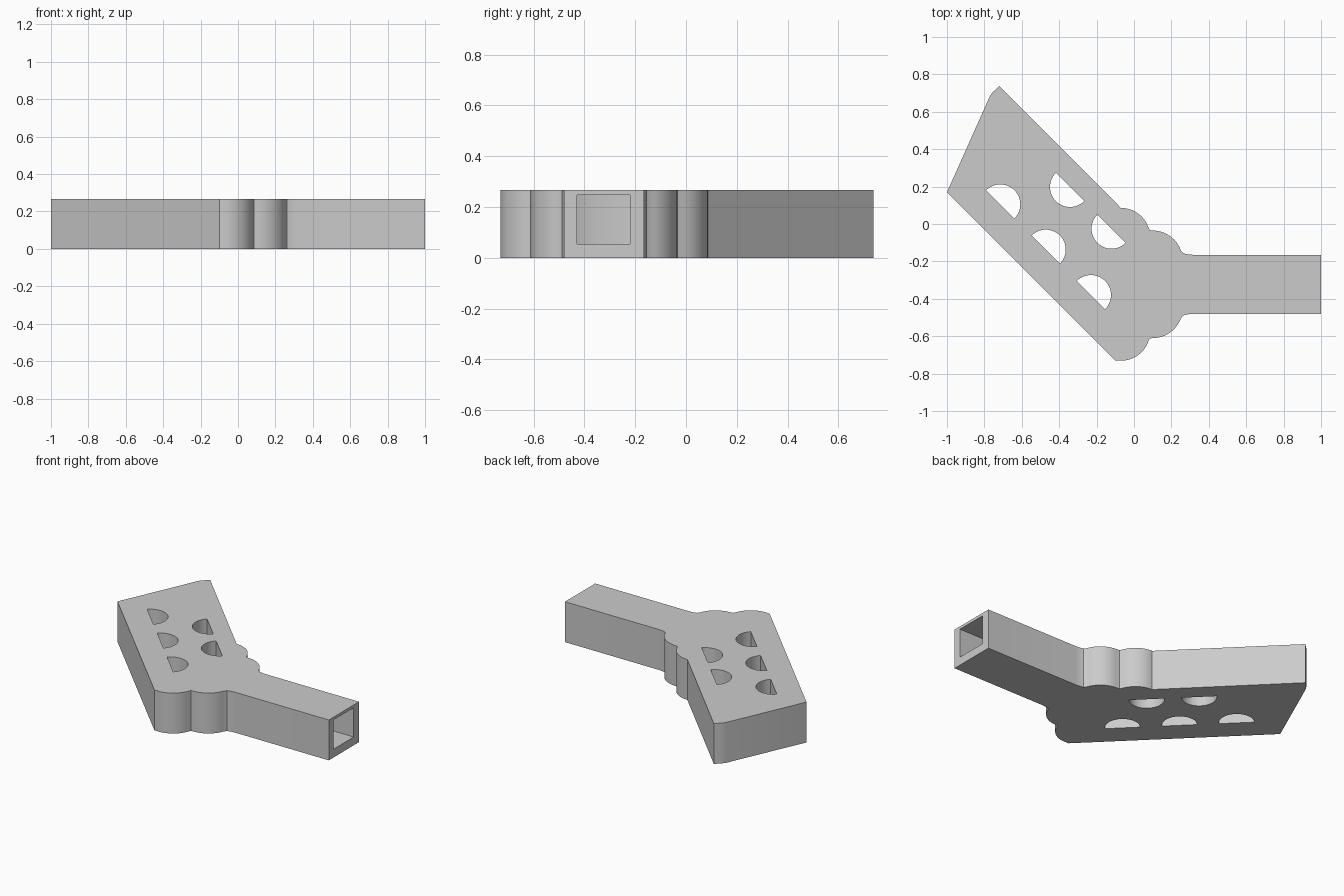
import bpy
import bmesh
from math import cos, sin, radians

old = bpy.data.objects.get("Cube")
if old:
    bpy.data.objects.remove(old, do_unlink=True)

HEIGHT = 0.267
AXIS_Y = -0.3225   # centre line of the straight arm

grey = bpy.data.materials.new("plain grey")
grey.use_nodes = True
colour = (0.6, 0.6, 0.6, 1)
grey.diffuse_color = colour
grey.node_tree.nodes["Principled BSDF"].inputs["Base Color"].default_value = colour


def arc(cx, cy, r, start, end, steps):
    angles = [radians(start + (end - start) * i / steps) for i in range(steps + 1)]
    return [(cx + r * cos(a), cy + r * sin(a)) for a in angles]


def prism(name, outline, z0, z1):
    """Extrude a flat outline from z0 to z1."""
    bm = bmesh.new()
    base = bm.faces.new([bm.verts.new((x, y, z0)) for x, y in outline])
    top = bmesh.ops.extrude_face_region(bm, geom=[base])["geom"]
    verts = [g for g in top if isinstance(g, bmesh.types.BMVert)]
    bmesh.ops.translate(bm, verts=verts, vec=(0, 0, z1 - z0))
    bmesh.ops.recalc_face_normals(bm, faces=bm.faces)
    mesh = bpy.data.meshes.new(name)
    bm.to_mesh(mesh)
    bm.free()
    mesh.materials.append(grey)
    obj = bpy.data.objects.new(name, mesh)
    bpy.context.collection.objects.link(obj)
    return obj


# Scalloped shoulder, mirrored across the straight arm
shoulder = arc(-0.07, -0.07, 0.156, 90, 20, 12) + [(0.085, -0.033)]
shoulder += arc(0.10, -0.195, 0.16, 90, 20, 12)
shoulder += [(0.262, -0.156), (0.285, -0.162), (0.32, -0.165), (1, -0.165)]
mirrored = [(x, 2 * AXIS_Y - y) for x, y in reversed(shoulder)]

# Bent body: wide slanted arm, shoulders and straight arm
slanted = [(-0.10, -0.73), (-1, 0.17), (-0.77, 0.685), (-0.755, 0.705), (-0.72, 0.738)]
body = prism("bent_body", shoulder + mirrored + slanted, 0, HEIGHT)

# Half-round through holes, with their round sides facing each other
cutters = []
lower_row = [(-0.715, 0.105), (-0.472, -0.137), (-0.23, -0.38)]
upper_row = [(-0.342, 0.198), (-0.12, -0.025)]
for row, start in ((lower_row, -45), (upper_row, 135)):
    for cx, cy in row:
        half = arc(cx, cy, 0.107, start, start + 180, 24)
        cutters.append(prism("half_round_cutter", half, -0.1, HEIGHT + 0.1))

# Rectangular socket in the end of the straight arm
socket = [(1.1, -0.43), (0.03, -0.43), (0, -0.36), (0, -0.22), (1.1, -0.22)]
cutters.append(prism("socket_cutter", socket, 0.055, 0.248))

for cutter in cutters:
    cutter.hide_render = True
    cutter.hide_viewport = True
    cut = body.modifiers.new("cut", "BOOLEAN")
    cut.operation = "DIFFERENCE"
    cut.solver = "EXACT"
    cut.object = cutter

# Bake the cuts, drop the cutters and smooth the round walls
bpy.context.view_layer.update()
graph = bpy.context.evaluated_depsgraph_get()
result = bpy.data.meshes.new_from_object(body.evaluated_get(graph))
body.modifiers.clear()
body.data = result
for cutter in cutters:
    bpy.data.objects.remove(cutter, do_unlink=True)
bpy.ops.object.select_all(action="DESELECT")
body.select_set(True)
bpy.context.view_layer.objects.active = body
bpy.ops.object.shade_smooth_by_angle(angle=radians(30))
